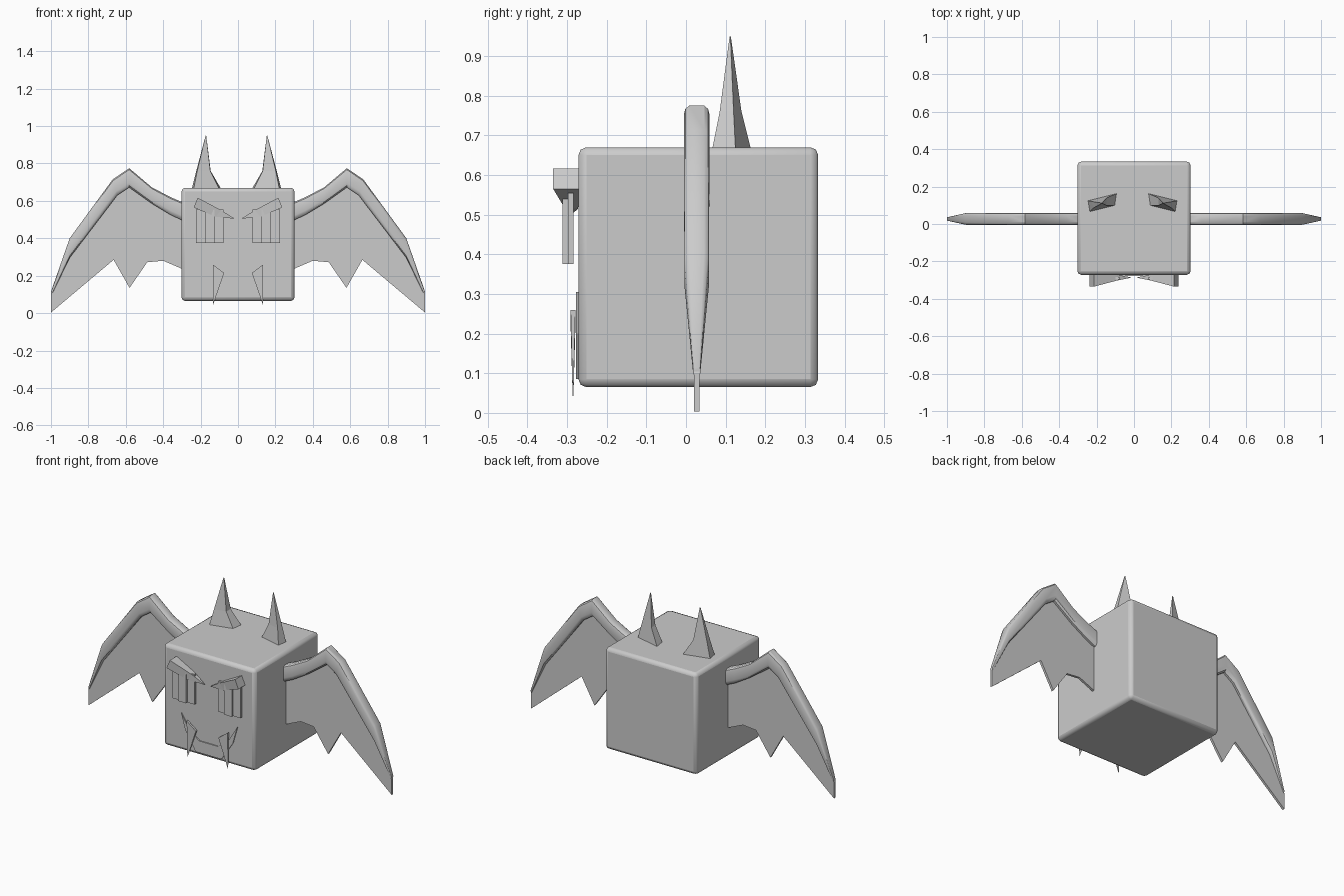
import bpy, bmesh
from mathutils import Vector


def make(name, verts, faces, smooth=None):
    me = bpy.data.meshes.new(name)
    me.from_pydata([tuple(v) for v in verts], [], faces)
    bm = bmesh.new()
    bm.from_mesh(me)
    bmesh.ops.recalc_face_normals(bm, faces=bm.faces)
    bm.to_mesh(me)
    bm.free()
    ob = bpy.data.objects.new(name, me)
    bpy.context.collection.objects.link(ob)
    if smooth:
        bpy.ops.object.select_all(action='DESELECT')
        bpy.context.view_layer.objects.active = ob
        ob.select_set(True)
        bpy.ops.object.shade_smooth_by_angle(angle=smooth)
    return ob


def loft(name, rings, sx=1, dx=0, smooth=None):
    """Skin equal-length rings of points, optionally mirrored in x."""
    n = len(rings[0])
    verts = [(p[0] * sx + dx, p[1], p[2]) for r in rings for p in r]
    faces = [list(range(n)), list(range((len(rings) - 1) * n, len(rings) * n))]
    for i in range(len(rings) - 1):
        for j in range(n):
            k = (j + 1) % n
            faces.append([i * n + j, i * n + k, i * n + n + k, i * n + n + j])
    return make(name, verts, faces, smooth)


def plate(name, outline, y0, y1, sx=1):
    """Extrude an x-z outline from y0 to y1."""
    return loft(name, [[(x, y, z) for x, z in outline] for y in (y0, y1)], sx)


def rect(x0, x1, z0, z1):
    return [(x0, z0), (x1, z0), (x1, z1), (x0, z1)]


# body: bevelled cube
bpy.ops.mesh.primitive_cube_add(size=0.605, location=(0, 0.031, 0.3675))
body = bpy.context.object
body.name = "body"
bev = body.modifiers.new("bevel", 'BEVEL')
bev.width = 0.02
bev.segments = 2
bpy.ops.object.shade_smooth_by_angle(angle=0.9)

# wing arm stations: upper point, lower point, half thickness
arm = [((0.295, 0.592), (0.295, 0.495), 0.032),
       ((0.36, 0.62), (0.36, 0.525), 0.032),
       ((0.46, 0.672), (0.46, 0.585), 0.032),
       ((0.582, 0.775), (0.582, 0.672), 0.032),
       ((0.67, 0.715), (0.645, 0.63), 0.032),
       ((0.90, 0.40), (0.90, 0.295), 0.031),
       ((1.0, 0.115), (0.997, 0.095), 0.009)]
# rounded section: (across thickness, along upper-lower line)
section = [(-0.6, 0), (0.6, 0), (0.9, 0.08), (1, 0.2), (1, 0.75), (0.9, 0.9),
           (0.6, 1), (-0.6, 1), (-0.9, 0.9), (-1, 0.75), (-1, 0.2), (-0.9, 0.08)]
membrane = [(0.295, 0.55), (0.46, 0.63), (0.582, 0.725), (0.655, 0.67), (0.90, 0.345),
            (1.0, 0.10), (1.0, 0.003), (0.665, 0.285), (0.58, 0.135), (0.485, 0.272),
            (0.40, 0.28), (0.295, 0.235)]
YC = 0.027

# horn rings: base, waist, tip
horn = [[(0.08, 0.165, 0.66), (0.24, 0.125, 0.66), (0.23, 0.065, 0.66), (0.09, 0.10, 0.66)],
        [(0.138, 0.14, 0.76), (0.215, 0.12, 0.76), (0.21, 0.085, 0.76), (0.14, 0.10, 0.76)],
        [(0.162, 0.113, 0.95), (0.165, 0.112, 0.95), (0.165, 0.11, 0.95), (0.162, 0.11, 0.95)]]

# brow rings: thick outer end tapering to the inner tip
brow = [[(0.215, -0.335, 0.617), (0.237, -0.335, 0.565), (0.237, -0.27, 0.565), (0.215, -0.27, 0.617)],
        [(0.09, -0.302, 0.55), (0.12, -0.305, 0.515), (0.12, -0.272, 0.515), (0.09, -0.272, 0.55)],
        [(0.02, -0.288, 0.507), (0.021, -0.288, 0.505), (0.021, -0.284, 0.505), (0.02, -0.284, 0.507)]]

for side, s in (("right", 1), ("left", -1)):
    rings = []
    for up, low, h in arm:
        u, l = Vector(up), Vector(low)
        pts = [(u.lerp(l, t), YC + a * h) for a, t in section]
        rings.append([(p.x, y, p.y) for p, y in pts])
    loft(f"wing_arm_{side}", rings, s, smooth=0.6)
    plate(f"wing_membrane_{side}", membrane, YC - 0.007, YC + 0.007, s)
    loft(f"horn_{side}", horn, s, -0.008)
    loft(f"brow_{side}", brow, s)
    plate(f"eye_{side}", rect(0.078, 0.224, 0.375, 0.555), -0.298, -0.284, s)
    plate(f"pupil_{side}", rect(0.125, 0.177, 0.375, 0.555), -0.311, -0.297, s)
    # fang tapers in depth toward its lower tip
    fang = [(0.135, 0.26), (0.074, 0.215), (0.134, 0.042)]
    loft(f"fang_{side}", [[(x, -0.285 + d * (0.006 if z > 0.1 else 0.001), z)
                           for x, z in fang] for d in (-1, 1)], s)

# mouth: shallow crescent on the face
mouth = [(0.19, 0.305), (0.125, 0.20), (0.06, 0.155), (-0.06, 0.155), (-0.125, 0.20), (-0.18, 0.29),
         (-0.155, 0.20), (-0.085, 0.085), (0.085, 0.085), (0.16, 0.20)]
plate("mouth", mouth, -0.278, -0.268)
